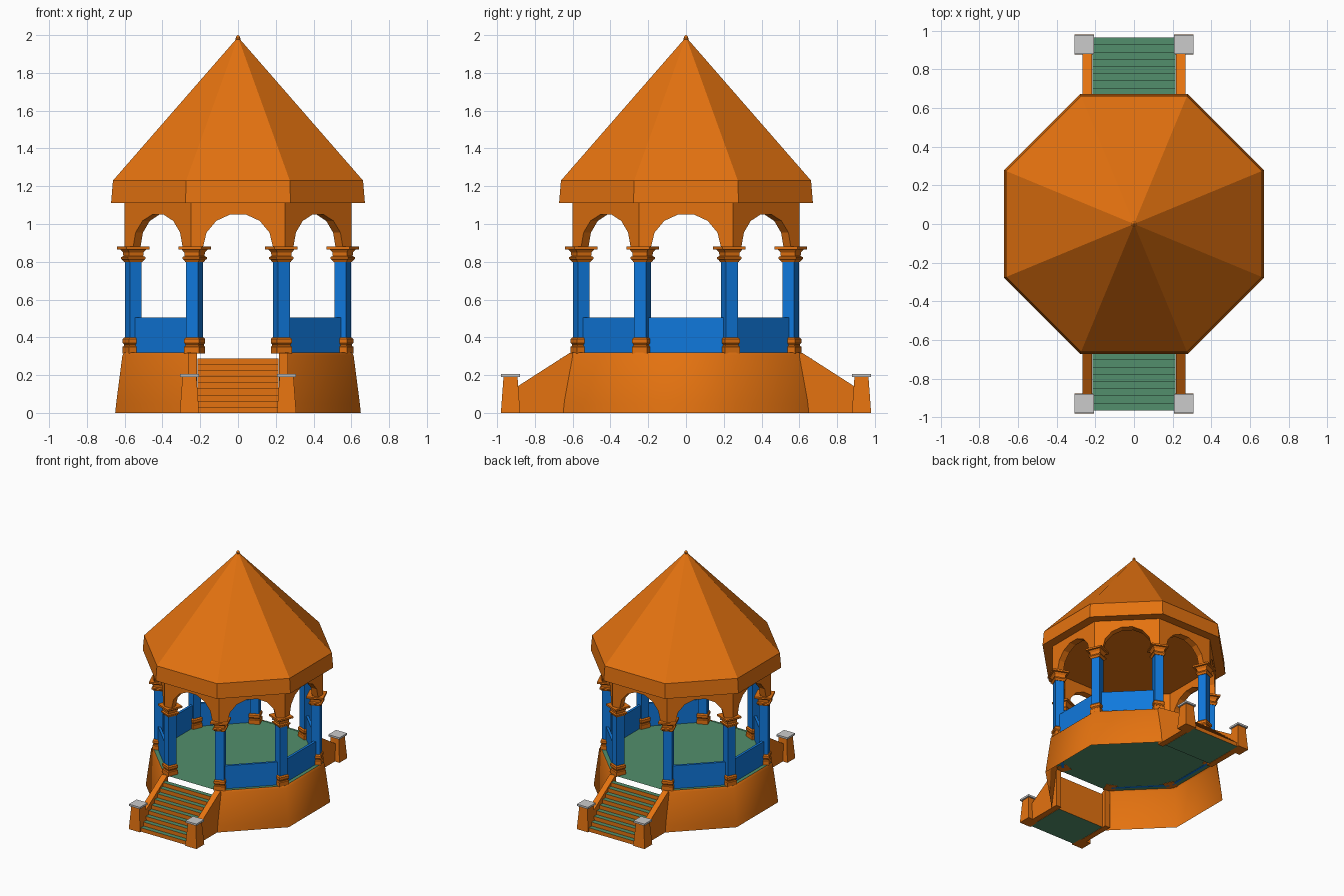
import bpy, bmesh
from math import pi, cos, sin, tan, radians
from mathutils import Matrix, Vector

old = bpy.data.objects.get("Cube")
if old:
    bpy.data.objects.remove(old)


def material(name, rgb):
    m = bpy.data.materials.new(name)
    m.use_nodes = True
    m.diffuse_color = (*rgb, 1)
    m.node_tree.nodes["Principled BSDF"].inputs["Base Color"].default_value = (*rgb, 1)
    return m


ORANGE = material("orange", (0.78, 0.17, 0.005))
BLUE = material("blue", (0.005, 0.19, 0.72))
GREEN = material("green", (0.085, 0.275, 0.15))
GREY = material("light grey", (0.6, 0.6, 0.6))


def finish(name, bm, *mats):
    bmesh.ops.recalc_face_normals(bm, faces=bm.faces)
    me = bpy.data.meshes.new(name)
    bm.to_mesh(me)
    bm.free()
    for m in mats:
        me.materials.append(m)
    ob = bpy.data.objects.new(name, me)
    bpy.context.collection.objects.link(ob)
    return ob


def ring(bm, n, apothem, z, center, turn):
    """Regular n-gon with a flat side facing the turn direction."""
    r = apothem / cos(pi / n)
    angles = [turn + (2 * i + 1) * pi / n for i in range(n)]
    return [bm.verts.new((center[0] + r * cos(a), center[1] + r * sin(a), z)) for a in angles]


def loft(name, n, profile, mat, center=(0, 0), turn=0.0):
    """Closed solid through n-sided rings given as (apothem, z)."""
    bm = bmesh.new()
    rings = [ring(bm, n, a, z, center, turn) for a, z in profile]
    for lo, hi in zip(rings, rings[1:]):
        for i in range(n):
            j = (i + 1) % n
            bm.faces.new((lo[i], lo[j], hi[j], hi[i]))
    bm.faces.new(rings[0][::-1])
    bm.faces.new(rings[-1])
    return finish(name, bm, mat)


def extrude_profile(name, points, depth, matrix, *mats):
    """Extrude a closed 2D outline along local +y, then place it."""
    bm = bmesh.new()
    f = bm.faces.new([bm.verts.new((u, 0, v)) for u, v in points])
    out = bmesh.ops.extrude_face_region(bm, geom=[f])
    moved = [g for g in out["geom"] if isinstance(g, bmesh.types.BMVert)]
    bmesh.ops.translate(bm, verts=moved, vec=(0, depth, 0))
    bmesh.ops.transform(bm, matrix=matrix, verts=bm.verts)
    return finish(name, bm, *mats)


# Roof with eave band, and finial
loft("roof", 8, [(0.672, 1.11), (0.662, 1.23), (0.004, 1.985)], ORANGE)
loft("finial", 8, [(0.005, 1.965), (0.013, 1.98), (0.011, 1.99), (0.003, 2.0)], ORANGE)

# Eight arched frieze panels, and low railings on the six closed sides
APO = 0.6
outer = APO * tan(pi / 8)
arch = [(-0.185 * cos(pi * i / 7), 0.878 + 0.177 * sin(pi * i / 7)) for i in range(8)]
outline = [(-outer, 1.112), (-outer, 0.878)] + arch + [(outer, 0.878), (outer, 1.112)]
for side in range(8):
    spin = Matrix.Rotation(side * pi / 4, 4, "Z")
    panel = extrude_profile("arch_panel", outline, 0.055,
                            spin @ Matrix.Translation((0, -APO, 0)), ORANGE)
    # Mitre the panel ends so that neighbours meet at the corners
    inv = spin.inverted()
    for v in panel.data.vertices:
        p = inv @ v.co
        if abs(p.x) > outer - 0.01:
            p.x = (1 if p.x > 0 else -1) * -p.y * tan(pi / 8)
            v.co = spin @ p
    if side % 4:
        rail = [(-0.22, 0.315), (0.22, 0.315), (0.22, 0.505), (-0.22, 0.505)]
        extrude_profile("railing_panel", rail, 0.02,
                        spin @ Matrix.Translation((0, -0.57, 0)), BLUE)

# Square columns on the corners, turned to face outward
for k in range(8):
    a = pi / 8 + k * pi / 4
    c = (0.6 * cos(a), 0.6 * sin(a))
    loft("column_shaft", 4, [(0.034, 0.32), (0.034, 0.81)], BLUE, c, a)
    loft("column_base", 4, [(0.043, 0.315), (0.043, 0.35), (0.037, 0.355), (0.037, 0.362),
                            (0.043, 0.37), (0.043, 0.39), (0.036, 0.4)], ORANGE, c, a)
    loft("column_capital", 4, [(0.038, 0.8), (0.044, 0.81), (0.05, 0.815), (0.05, 0.825),
                               (0.04, 0.83), (0.042, 0.85), (0.053, 0.865),
                               (0.066, 0.866), (0.066, 0.88)], ORANGE, c, a)

# Floor
bm = bmesh.new()
bm.faces.new(ring(bm, 8, 0.602, 0.317, (0, 0), 0))
finish("floor", bm, GREEN)

# Tapered base wall, open underneath and behind both stairs
bm = bmesh.new()
rings = [ring(bm, 8, r, z, (0, 0), 0)
         for r, z in [(0.65, 0), (0.645, 0.05), (0.612, 0.305), (0.602, 0.32)]]
for lo, hi in zip(rings, rings[1:]):
    for i in range(8):
        j = (i + 1) % 8
        mid = (lo[i].co + lo[j].co) / 2
        if abs(mid.x) > 0.1:
            bm.faces.new((lo[i], lo[j], hi[j], hi[i]))
base = finish("base_wall", bm, ORANGE)
bpy.ops.object.select_all(action="DESELECT")
base.select_set(True)
bpy.context.view_layer.objects.active = base
bpy.ops.object.shade_smooth_by_angle(angle=radians(50))

# Stairs, sloped side walls and capped posts, front and back
STEPS, RISE, START, END = 9, 0.032, 0.965, 0.63
run = (START - END) / STEPS
stair = [(END, 0), (START, 0)]
for i in range(STEPS):
    y = START - i * run
    stair += [(y, (i + 1) * RISE), (y - run, (i + 1) * RISE)]
cheek = [(0.6, 0), (0.9, 0), (0.9, 0.135), (0.615, 0.318), (0.6, 0.318)]
for s in (-1, 1):
    # Local profile axis runs outward along y
    quarter = Matrix.Rotation(s * pi / 2, 4, "Z")
    ob = extrude_profile("stairs", stair, 0.43,
                         quarter @ Matrix.Translation((0, -0.215, 0)), ORANGE, GREEN)
    for p in ob.data.polygons:
        p.material_index = int(abs(p.normal.z) > 0.9)
    for t in (-1, 1):
        extrude_profile("stair_side_wall", cheek, 0.048,
                        quarter @ Matrix.Translation((0, t * 0.242 - 0.024, 0)), ORANGE)
        c = (t * 0.257, s * 0.929)
        loft("stair_post", 4, [(0.051, 0), (0.037, 0.192)], ORANGE, c)
        loft("post_cap", 4, [(0.05, 0.19), (0.05, 0.205)], GREY, c)
